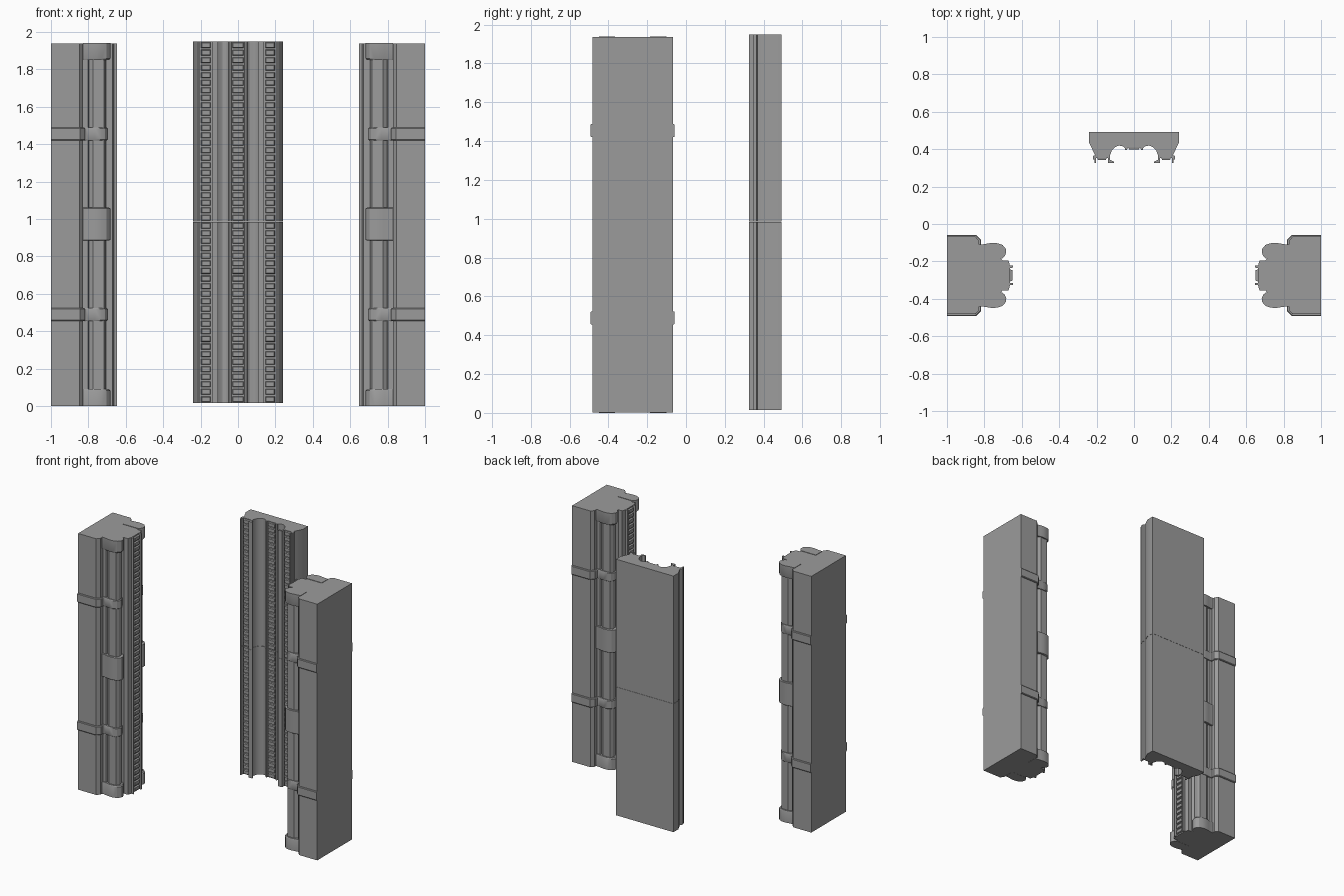
import bpy, bmesh, math

if "Cube" in bpy.data.objects:
    bpy.data.objects.remove(bpy.data.objects["Cube"])

CY = -0.275          # centre line of the side pillars in y
SEAM = 0.985         # height of the joint between stacked halves

# dark grey metal
METAL = bpy.data.materials.new("dark_metal")
METAL.diffuse_color = (0.33, 0.33, 0.33, 1)
METAL.use_nodes = True
METAL.node_tree.nodes["Principled BSDF"].inputs["Base Color"].default_value = METAL.diffuse_color


def finish(name, bm):
    bmesh.ops.recalc_face_normals(bm, faces=bm.faces)
    me = bpy.data.meshes.new(name)
    bm.to_mesh(me)
    bm.free()
    me.materials.append(METAL)
    ob = bpy.data.objects.new(name, me)
    bpy.context.collection.objects.link(ob)
    bpy.ops.object.select_all(action='DESELECT')
    bpy.context.view_layer.objects.active = ob
    ob.select_set(True)
    bpy.ops.object.shade_smooth_by_angle(angle=math.radians(28))
    return ob


def prism(bm, pts, z0, z1, low=0.0, high=0.0, shrink=1.0, centre=(0, 0)):
    """Extrude an outline upward; either end may be chamfered towards a centre."""
    levels = [(z0, shrink)] if low else []
    levels += [(z0 + low, 1), (z1 - high, 1)]
    if high:
        levels.append((z1, shrink))
    rings = []
    for z, s in levels:
        rings.append([bm.verts.new((centre[0] + (x - centre[0]) * s,
                                    centre[1] + (y - centre[1]) * s, z)) for x, y in pts])
    n = len(pts)
    for a, b in zip(rings, rings[1:]):
        for i in range(n):
            bm.faces.new((a[i], a[(i + 1) % n], b[(i + 1) % n], b[i]))
    bm.faces.new(rings[0][::-1])
    bm.faces.new(rings[-1])


def keys(bm, place, width, base, peak, z0, z1, count=24):
    """Row of small tapered rack teeth; place maps (across, out, z) to xyz."""
    pitch = (z1 - z0) / count
    for i in range(count):
        zc = z0 + pitch * (i + 0.5)
        rings = []
        for out, w, h in ((base, width, 0.016), (peak, width - 0.005, 0.012)):
            rings.append([bm.verts.new(place(sx * w, out, zc + sz * h))
                          for sx, sz in ((-1, -1), (1, -1), (1, 1), (-1, 1))])
        a, b = rings
        for k in range(4):
            bm.faces.new((a[k], a[(k + 1) % 4], b[(k + 1) % 4], b[k]))
        bm.faces.new(a[::-1])
        bm.faces.new(b)


# Half outlines: (distance from outer face, distance from centre line)
PILLAR = [(0, .207), (.152, .207), (.172, .185), (.172, .155), (.198, .155),
          (.204, .145), (.212, .150), (.226, .160), (.284, .158),
          (.295, .140), (.296, .115), (.285, .095), (.297, .080), (.329, .080),
          (.337, .052), (.354, .052), (.354, .042), (.338, .040)]
BAND = [(0, .217), (.156, .217), (.182, .191), (.182, .166), (.200, .163),
        (.235, .168), (.268, .167), (.290, .156), (.304, .135), (.304, .115),
        (.290, .095)]
COLLAR = [(.170, .166), (.190, .166), (.215, .170), (.240, .174), (.270, .172),
          (.297, .163), (.314, .143), (.317, .122), (.308, .102), (.295, .090),
          (.170, .090)]

for side, sx in (("left", -1), ("right", 1)):
    def plan(half, mirror=True, sy=1):
        pts = [(sx * (1 - u), CY + sy * d) for u, d in half]
        if mirror:
            pts += [(sx * (1 - u), CY - d) for u, d in reversed(half)]
        return pts

    # pillar body
    bm = bmesh.new()
    prism(bm, plan(PILLAR), 0.001, 1.937)
    finish(f"{side}_pillar", bm)

    # raised wrap-around bands
    bm = bmesh.new()
    for z0, z1 in ((.455, .523), (1.42, 1.488)):
        prism(bm, plan(BAND), z0, z1, .005, .005, .982, (sx, CY))
    finish(f"{side}_pillar_bands", bm)

    # collars on the two round shafts: bottom, middle and top
    bm = bmesh.new()
    for sy in (-1, 1):
        c = (sx * (1 - .20), CY + sy * .10)
        for z0, z1, low, high in ((0, .09, 0, .008), (.885, 1.06, .003, .003),
                                  (1.85, 1.94, .008, 0)):
            prism(bm, plan(COLLAR, False, sy), z0, z1, low, high, .95, c)
    finish(f"{side}_shaft_collars", bm)

    # rack teeth facing the middle
    bm = bmesh.new()
    for z0, z1 in ((.005, SEAM), (SEAM, 1.933)):
        keys(bm, lambda a, o, z: (sx * (1 - o), CY + a, z), .033, .334, .350, z0, z1)
    finish(f"{side}_pillar_rack", bm)

# Back panel: right half outline from the rear edge round to the centre
PANEL = [(.24, .493), (.24, .435), (.208, .368), (.220, .364), (.220, .345),
         (.211, .345), (.211, .325), (.203, .325), (.203, .354), (.140, .354),
         (.140, .325), (.107, .325), (.109, .335), (.128, .343), (.128, .368),
         (.119, .392), (.103, .410), (.082, .419), (.062, .417), (.050, .408),
         (.047, .396), (.037, .396), (.035, .408)]
outline = PANEL + [(-x, y) for x, y in reversed(PANEL)]
halves = (("lower", .015, SEAM - .0006), ("upper", SEAM + .0006, 1.95))
for part, z0, z1 in halves:
    bm = bmesh.new()
    prism(bm, outline, z0, z1)
    finish(f"back_panel_{part}", bm)

# three racks of teeth on the panel front
for name, cx, w, base, peak in (("left", -.1715, .027, .358, .343),
                                ("centre", 0, .031, .412, .398),
                                ("right", .1715, .027, .358, .343)):
    bm = bmesh.new()
    for _, z0, z1 in halves:
        keys(bm, lambda a, o, z: (cx + a, o, z), w, base, peak, z0, z1)
    finish(f"panel_rack_{name}", bm)
